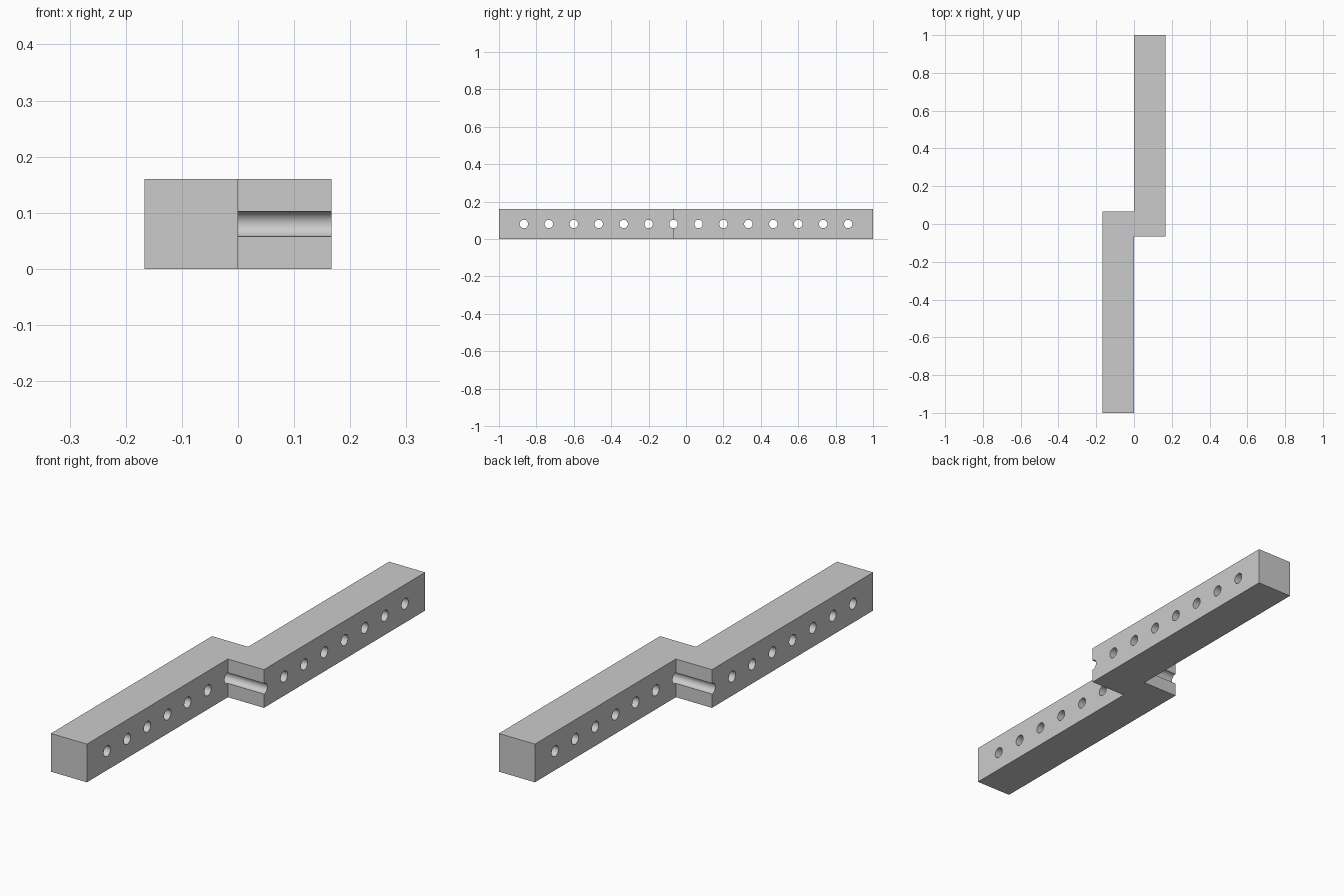
import bpy, bmesh, math
from mathutils import Matrix

cube = bpy.data.objects.get("Cube")
if cube:
    bpy.data.objects.remove(cube, do_unlink=True)

WIDTH, HEIGHT = 0.167, 0.16      # each bar
LAP = 0.0667                     # half length of the overlap
PITCH, RADIUS, SEGMENTS = 2 / 15, 0.0225, 32

grey = bpy.data.materials.new("light grey")
grey.use_nodes = True
colour = (0.6, 0.6, 0.6, 1)
grey.diffuse_color = colour
grey.node_tree.nodes["Principled BSDF"].inputs["Base Color"].default_value = colour


def make_object(name, bm):
    bmesh.ops.recalc_face_normals(bm, faces=bm.faces[:])
    mesh = bpy.data.meshes.new(name)
    bm.to_mesh(mesh)
    bm.free()
    mesh.materials.append(grey)
    obj = bpy.data.objects.new(name, mesh)
    bpy.context.collection.objects.link(obj)
    return obj


# Stepped bar: half of the outline, turned half a circle for the rest
half = [(0, -LAP), (WIDTH, -LAP), (WIDTH, 1), (0, 1)]
outline = half + [(-x, -y) for x, y in half]
bm = bmesh.new()
base = bm.faces.new([bm.verts.new((x, y, 0)) for x, y in outline])
top = bmesh.ops.extrude_face_region(bm, geom=[base])["geom"]
bmesh.ops.translate(bm, vec=(0, 0, HEIGHT),
                    verts=[v for v in top if isinstance(v, bmesh.types.BMVert)])
bar = make_object("stepped_bar", bm)

# Row of cross holes; those at the bar ends leave half-round grooves
bm = bmesh.new()
for i in range(14):
    turn = (Matrix.Translation((0, (i - 6.5) * PITCH, HEIGHT / 2))
            @ Matrix.Rotation(math.pi / 2, 4, 'Y')
            @ Matrix.Rotation(math.pi / SEGMENTS, 4, 'Z'))
    bmesh.ops.create_cone(bm, cap_ends=True, segments=SEGMENTS, radius1=RADIUS,
                          radius2=RADIUS, depth=0.5, matrix=turn)
cutter = make_object("hole_cutter", bm)
cutter.hide_render = True

cut = bar.modifiers.new("holes", 'BOOLEAN')
cut.operation = 'DIFFERENCE'
cut.solver = 'EXACT'
cut.object = cutter
bpy.ops.object.select_all(action='DESELECT')
bar.select_set(True)
bpy.context.view_layer.objects.active = bar
bpy.ops.object.modifier_apply(modifier=cut.name)
bpy.data.objects.remove(cutter, do_unlink=True)
bpy.ops.object.shade_smooth_by_angle(angle=math.radians(30))
